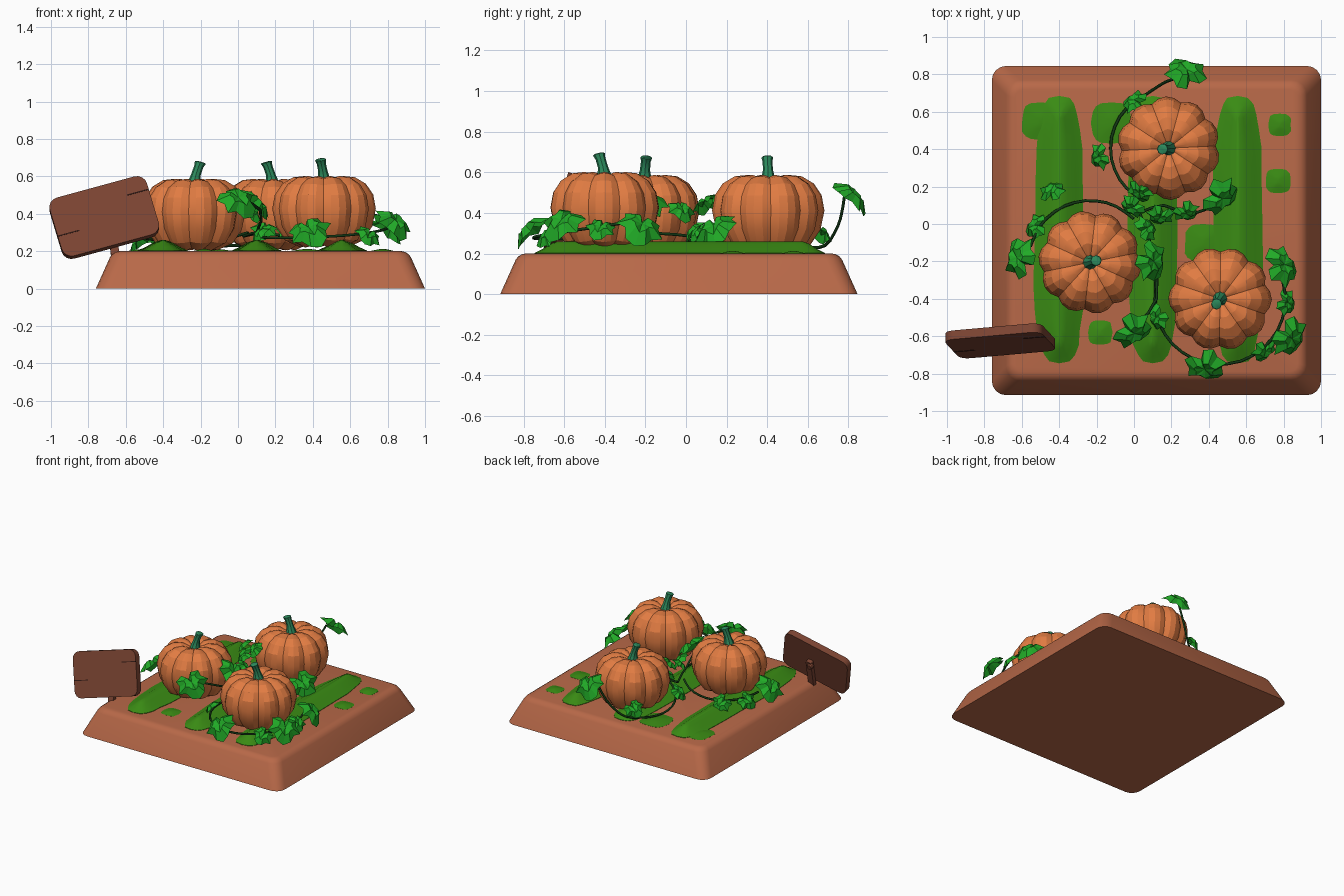
import bpy, bmesh, math, random
from mathutils import Vector, Matrix

if "Cube" in bpy.data.objects:
    bpy.data.objects.remove(bpy.data.objects["Cube"])

random.seed(4)


def mat(name, rgb):
    m = bpy.data.materials.new(name)
    m.diffuse_color = (*rgb, 1)
    m.use_nodes = True
    m.node_tree.nodes["Principled BSDF"].inputs["Base Color"].default_value = m.diffuse_color
    return m


CLAY = mat("clay", (0.48, 0.14, 0.065))
MOSS = mat("moss", (0.042, 0.26, 0.007))
ORANGE = mat("orange", (0.75, 0.2, 0.055))
STEM = mat("stem_green", (0.026, 0.26, 0.11))
LEAF = mat("leaf_green", (0.015, 0.4, 0.02))
VINE = mat("vine_green", (0.006, 0.04, 0.007))
WOOD = mat("wood", (0.2, 0.058, 0.032))
DARK = mat("dark_wood", (0.03, 0.01, 0.007))


def finish(bm, name, material, smooth=None):
    bmesh.ops.recalc_face_normals(bm, faces=bm.faces)
    me = bpy.data.meshes.new(name)
    bm.to_mesh(me)
    bm.free()
    ob = bpy.data.objects.new(name, me)
    bpy.context.collection.objects.link(ob)
    me.materials.append(material)
    if smooth:
        bpy.ops.object.select_all(action='DESELECT')
        ob.select_set(True)
        bpy.context.view_layer.objects.active = ob
        bpy.ops.object.shade_smooth_by_angle(angle=math.radians(smooth))
    return ob


def loft(rings, name, material, smooth=None):
    """Skin a list of equal-length point rings and cap both ends."""
    bm = bmesh.new()
    vs = [[bm.verts.new(p) for p in r] for r in rings]
    n = len(vs[0])
    for a, b in zip(vs, vs[1:]):
        for i in range(n):
            bm.faces.new((a[i], a[(i + 1) % n], b[(i + 1) % n], b[i]))
    bm.faces.new(vs[0])
    bm.faces.new(vs[-1])
    return finish(bm, name, material, smooth)


# tapered base slab with rounded corners and top edge
bm = bmesh.new()
bmesh.ops.create_cube(bm, size=2)
for v in bm.verts:
    s = 0.79 if v.co.z > 0 else 0.88
    v.co = (0.12 + v.co.x * s, -0.035 + v.co.y * s, 0.2 if v.co.z > 0 else 0)
side = [e for e in bm.edges if abs(e.verts[0].co.z - e.verts[1].co.z) > 0.1]
bmesh.ops.bevel(bm, geom=side, offset=0.07, segments=4, profile=0.5, affect='EDGES')
top = [e for e in bm.edges if all(v.co.z > 0.19 for v in e.verts)]
bmesh.ops.bevel(bm, geom=top, offset=0.035, segments=3, profile=0.5, affect='EDGES')
finish(bm, "base", CLAY, 40)


# moss rows with a soft ridge, plus flat side patches
def mound(name, cx, cy, hx, hy, h, n=28):
    wob = [random.uniform(0.93, 1.05) for _ in range(n)]
    rings = []
    for t, z in ((0, -0.01), (0, 0.05), (0.3, 0.35), (0.65, 0.8), (0.92, 1)):
        ring = []
        for i in range(n):
            a = math.tau * i / n
            c, s = math.cos(a), math.sin(a)
            x = math.copysign(abs(c) ** 0.6, c) * hx * (1 - t) * wob[i]
            y = math.copysign(abs(s) ** 0.6, s) * (hy - min(hx, hy) * 0.9 * t)
            ring.append((cx + x, cy + y, 0.2 + (h * z if z > 0 else z)))
        rings.append(ring)
    loft(rings, name, MOSS, 30)


for i, x in enumerate((-0.4, 0.1, 0.555)):
    mound(f"moss_row_{i}", x, -0.03, 0.135, 0.715, 0.06)
for i, (x, y, r) in enumerate(((-0.5, 0.55, 0.1), (-0.12, 0.54, 0.11), (0.37, -0.1, 0.1),
                               (0.78, 0.53, 0.06), (0.77, 0.23, 0.065), (-0.18, -0.58, 0.065))):
    mound(f"moss_patch_{i}", x, y, r, r, 0.012, 16)

# ribbed pumpkins with bent stems
PROFILE = ((0.12, -0.165), (0.45, -0.192), (0.75, -0.155), (0.93, -0.08), (1, 0.015), (0.95, 0.09),
           (0.81, 0.148), (0.6, 0.183), (0.37, 0.19), (0.16, 0.172), (0.04, 0.15))
RIB = (0.91, 0.975, 1.0, 0.975)
PLACES = []


def pumpkin(name, x, y, z, turn, bend):
    r = 0.277
    PLACES.append(Vector((x, y, z)))
    rings = []
    for pr, pz in PROFILE:
        ring = []
        for i in range(40):
            f = RIB[i % 4]
            a = turn + math.tau * i / 40
            ring.append((x + r * pr * f * math.cos(a), y + r * pr * f * math.sin(a),
                         z + pz * (0.4 + 0.6 * f)))
        rings.append(ring)
    loft(rings, name, ORANGE, 22)
    b = Vector((*bend, 0))
    rings = []
    for t, rad in ((-0.1, 0.045), (0.12, 0.034), (0.45, 0.025), (0.8, 0.024), (0.97, 0.029), (1, 0.024)):
        c = Vector((x, y, z + 0.16 + 0.12 * t)) + b * max(t, 0) ** 1.5
        tilt = b * 8 * max(t, 0)
        ring = []
        for i in range(8):
            u, v = rad * math.cos(math.tau * i / 8), rad * math.sin(math.tau * i / 8)
            ring.append(c + Vector((u, v, -(u * tilt.x + v * tilt.y))))
        rings.append(ring)
    loft(rings, name + "_stem", STEM, 40)


pumpkin("pumpkin_left", -0.235, -0.205, 0.397, 0.2, (0.035, 0.01))
pumpkin("pumpkin_back", 0.185, 0.405, 0.397, 0.05, (-0.035, -0.005))
pumpkin("pumpkin_right", 0.46, -0.4, 0.412, 0.3, (-0.02, -0.03))


# thin vines: arcs that wind round a pumpkin, plus short leaf stalks
def vine(name, pts):
    cu = bpy.data.curves.new(name, 'CURVE')
    cu.dimensions = '3D'
    cu.bevel_depth = 0.008
    cu.bevel_resolution = 1
    cu.resolution_u = 2
    cu.use_fill_caps = True
    sp = cu.splines.new('BEZIER')
    sp.bezier_points.add(len(pts) - 1)
    for b, p in zip(sp.bezier_points, pts):
        b.co = p
        b.handle_left_type = b.handle_right_type = 'AUTO'
    ob = bpy.data.objects.new(name, cu)
    bpy.context.collection.objects.link(ob)
    cu.materials.append(VINE)


def arc(centre, radius, a0, a1, z0, z1, n=7):
    pts = []
    for i in range(n):
        t = i / (n - 1)
        a = math.radians(a0 + (a1 - a0) * t)
        z = z0 + (z1 - z0) * t - 0.04 * math.sin(math.pi * t)
        pts.append((centre.x + radius * math.cos(a), centre.y + radius * math.sin(a), z))
    return pts


left, back, right = PLACES
vine("vine_left", arc(left, 0.33, 45, 165, 0.3, 0.29))
vine("vine_back", arc(back, 0.31, 245, 115, 0.3, 0.24) + [(0.12, 0.73, 0.3), (0.17, 0.76, 0.37), (0.23, 0.78, 0.48)])
vine("vine_right", [(0.03, 0.06, 0.28), (0.1, -0.15, 0.3)] + arc(right, 0.35, 170, 385, 0.28, 0.36, 11))
vine("vine_middle", [(0.03, 0.06, 0.28), (0.16, 0.1, 0.3), (0.3, 0.05, 0.27), (0.45, 0.12, 0.32)])
vine("vine_front", [(0.1, -0.15, 0.3), (0.12, -0.4, 0.42), (0.02, -0.54, 0.48)])

# lobed leaves: half outline mirrored, draped outward from the nearest pumpkin
HALF = ((0.3, -0.75), (0.75, -0.6), (0.72, -0.2), (1.0, 0.2), (0.6, 0.38), (0.42, 0.8))
OUTLINE = [(0, -0.4), *HALF, (0, 1.0)] + [(-x, y) for x, y in reversed(HALF)]


def leaf(name, x, y, z, size):
    pos = Vector((x, y, z))
    out = pos - min(PLACES, key=lambda c: (c - pos).length)
    out.z = 0
    out.normalize()
    n = (out * 0.75 + Vector((0, 0, 0.75))).normalized()
    t = out + Vector((-out.y, out.x, 0)) * random.uniform(-0.7, 0.7)
    t = (t - n * t.dot(n)).normalized()
    s = t.cross(n)
    bm = bmesh.new()

    def vert(u, v, w):
        return bm.verts.new(pos + size * (s * u + t * v + n * w))
    hub = vert(0, 0, 0.08)
    mid = [vert(u * 0.5, v * 0.5, 0.18 if u else 0.02) for u, v in OUTLINE]
    rim = [vert(u, v, -0.12 - 0.15 * abs(v) + random.uniform(-0.1, 0.1)) for u, v in OUTLINE]
    for i in range(len(rim)):
        j = (i + 1) % len(rim)
        bm.faces.new((hub, mid[i], mid[j]))
        bm.faces.new((mid[i], rim[i], rim[j], mid[j]))
    finish(bm, name, LEAF)


BIG = ((0.28, 0.82, 0.485), (-0.62, -0.18, 0.33), (0.47, 0.14, 0.33), (0.8, -0.22, 0.34),
       (0.84, -0.61, 0.36), (0.38, -0.77, 0.32), (0.0, -0.58, 0.48), (0.1, -0.2, 0.46))
SMALL = ((-0.19, 0.36, 0.38), (0.0, 0.66, 0.31), (-0.44, 0.18, 0.29), (-0.53, -0.01, 0.26),
         (0.82, -0.42, 0.33), (0.07, -0.02, 0.42), (-0.01, 0.09, 0.45), (0.03, 0.17, 0.48),
         (0.14, 0.04, 0.32), (0.28, 0.06, 0.31), (0.12, -0.5, 0.3), (0.7, -0.68, 0.29))
for i, p in enumerate(BIG):
    leaf(f"big_leaf_{i}", *p, 0.122)
for i, p in enumerate(SMALL):
    leaf(f"small_leaf_{i}", *p, 0.078)

# crooked sign board leaning back on a short post
FRAME = (Matrix.Translation((-0.715, -0.625, 0.38)) @ Matrix.Rotation(math.radians(-18), 4, 'X')
         @ Matrix.Rotation(math.radians(-16), 4, 'Y'))


def block(name, centre, size, material, corner=0, turn=0):
    bm = bmesh.new()
    bmesh.ops.create_cube(bm, size=1)
    bmesh.ops.scale(bm, vec=size, verts=bm.verts)
    if corner:
        es = [e for e in bm.edges if abs(e.verts[0].co.y - e.verts[1].co.y) > 0.01]
        bmesh.ops.bevel(bm, geom=es, offset=corner, segments=4, profile=0.5, affect='EDGES')
    bm.transform(FRAME @ Matrix.Translation(centre) @ Matrix.Rotation(turn, 4, 'Y'))
    return finish(bm, name, material, 35)


block("sign_board", (0, 0, 0), (0.54, 0.05, 0.34), WOOD, 0.055)
for label, x, z in (("right", 0.21, 0.08), ("left", -0.21, -0.04)):
    block("sign_crack_" + label, (x, -0.024, z), (0.12, 0.006, 0.006), DARK)
block("sign_post", (0.02, 0.04, -0.1), (0.045, 0.035, 0.24), WOOD, 0.008, math.radians(10))
bm = bmesh.new()
bmesh.ops.create_cone(bm, cap_ends=True, segments=10, radius1=0.026, radius2=0.02, depth=0.03,
                      matrix=FRAME @ Matrix.Translation((0.02, 0.06, -0.01)) @ Matrix.Rotation(-math.pi / 2, 4, 'X'))
finish(bm, "sign_peg", WOOD, 35)
